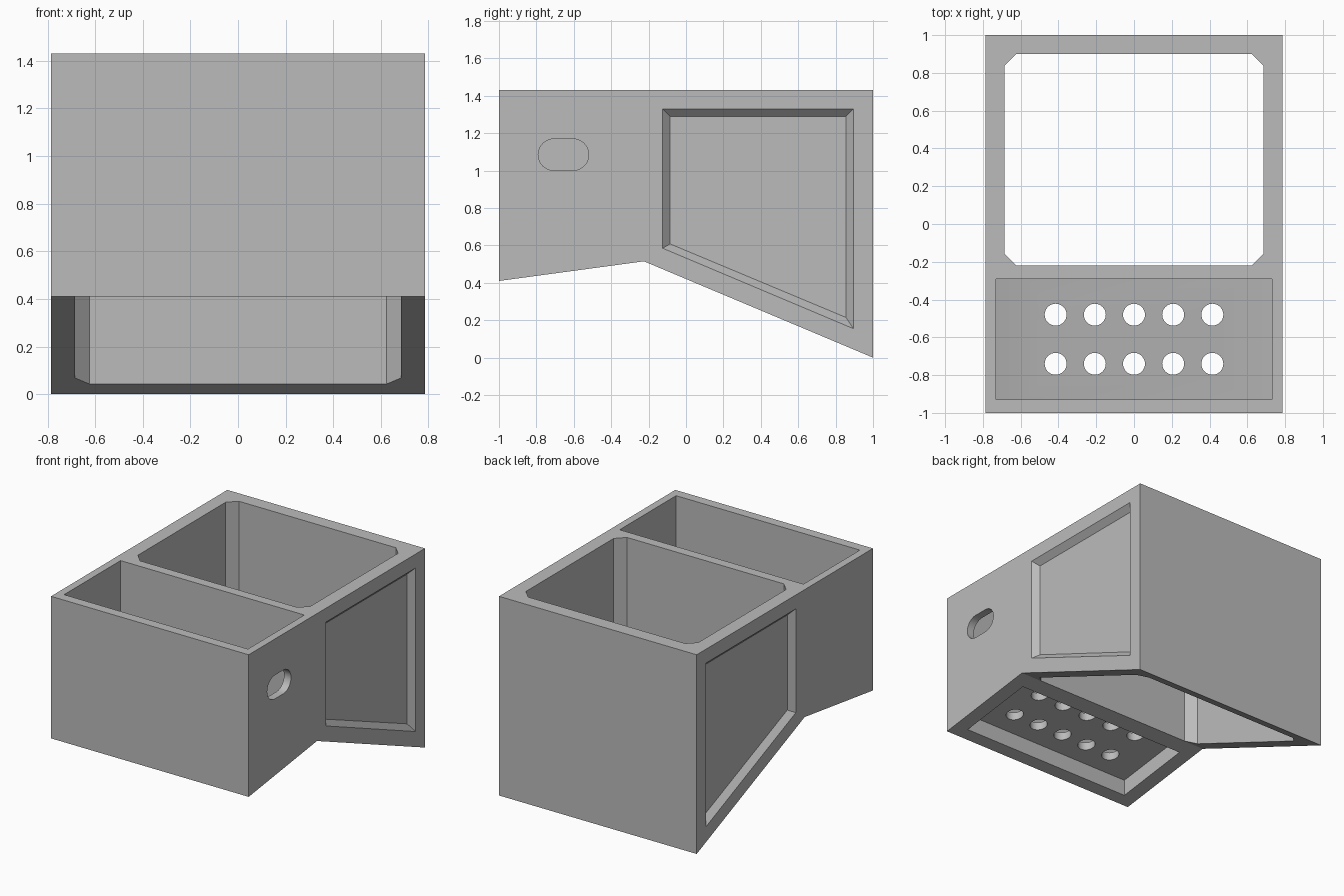
import bpy
import bmesh
import math

cube = bpy.data.objects.get("Cube")
if cube:
    bpy.data.objects.remove(cube, do_unlink=True)

HALF_W = 0.785
FLOOR_SLOPE = 0.135

grey = bpy.data.materials.new("plain grey")
grey.use_nodes = True
grey.diffuse_color = (0.5, 0.5, 0.5, 1)
grey.node_tree.nodes["Principled BSDF"].inputs["Base Color"].default_value = (0.5, 0.5, 0.5, 1)


def place(axis, u, v, d):
    """Profile point (u, v) at depth d along the given axis."""
    return {"x": (d, u, v), "y": (u, d, v), "z": (u, v, d)}[axis]


def loft(name, axis, ring_a, a, ring_b, b, slope=0):
    """Solid between two matching profiles, optionally sheared along y."""
    bm = bmesh.new()
    rings = [[bm.verts.new(place(axis, u, v, d)) for u, v in ring]
             for ring, d in ((ring_a, a), (ring_b, b))]
    bm.faces.new(rings[0])
    bm.faces.new(rings[1][::-1])
    n = len(ring_a)
    for i in range(n):
        j = (i + 1) % n
        bm.faces.new((rings[0][j], rings[0][i], rings[1][i], rings[1][j]))
    for vert in bm.verts:
        vert.co.z += slope * (vert.co.y + 1)
    bmesh.ops.recalc_face_normals(bm, faces=bm.faces)
    mesh = bpy.data.meshes.new(name)
    bm.to_mesh(mesh)
    bm.free()
    mesh.materials.append(grey)
    obj = bpy.data.objects.new(name, mesh)
    bpy.context.collection.objects.link(obj)
    return obj


def prism(name, axis, ring, a, b, slope=0):
    return loft(name, axis, ring, a, ring, b, slope)


def arc(cx, cy, r, start, sweep, steps):
    return [(cx + r * math.cos(math.radians(start + sweep * i / steps)),
             cy + r * math.sin(math.radians(start + sweep * i / steps)))
            for i in range(steps + 1)]


def cut(cutter):
    """Subtract a cutter from the holder, then discard it."""
    cutter.hide_render = True
    mod = holder.modifiers.new("cut", "BOOLEAN")
    mod.operation = "DIFFERENCE"
    mod.solver = "EXACT"
    mod.object = cutter
    bpy.context.view_layer.objects.active = holder
    bpy.ops.object.modifier_apply(modifier=mod.name)
    bpy.data.objects.remove(cutter, do_unlink=True)


# Outer block, from its side profile
side = [(-1, 0.41), (-0.225, 0.515), (1, 0), (1, 1.43), (-1, 1.43)]
holder = prism("holder_body", "x", side, -HALF_W, HALF_W)

# Large open shaft with chamfered corners
w, c, y0, y1 = 0.685, 0.062, -0.22, 0.9
shaft = [(-w, y0 + c), (-w + c, y0), (w - c, y0), (w, y0 + c),
         (w, y1 - c), (w - c, y1), (-w + c, y1), (-w, y1 - c)]
cut(prism("shaft_cutter", "z", shaft, -1, 2))

# Front tray, floor slightly raised towards both ends
tray = [(-0.73, 0.61), (-0.563, 0.58), (0.563, 0.58), (0.73, 0.61), (0.73, 2), (-0.73, 2)]
cut(prism("tray_cutter", "y", tray, -0.93, -0.29, FLOOR_SLOPE))

# Shallow recess under the tray
under = [(-0.68, 0.2), (0.68, 0.2), (0.68, 0.525), (-0.68, 0.525)]
cut(prism("under_recess_cutter", "y", under, -0.91, -0.34, FLOOR_SLOPE))

# Drain holes
for y in (-0.74, -0.48):
    for i in range(-2, 3):
        circle = arc(i * 0.2075, y, 0.058, 0, 360, 32)[:-1]
        cut(prism("drain_cutter", "z", circle, 0.2, 1))

# Rounded slot in the left wall only
slot = arc(-0.605, 1.085, 0.085, -90, 180, 12) + arc(-0.705, 1.085, 0.085, 90, 180, 12)
cut(prism("slot_cutter", "x", slot, 0.65, 0.9))

# Bevelled side panels, sunk into both walls
outer = [(-0.125, 0.585), (0.895, 0.155), (0.895, 1.33), (-0.125, 1.33)]
inner = [(-0.085, 0.608), (0.855, 0.215), (0.855, 1.29), (-0.085, 1.29)]
for s in (-1, 1):
    cut(loft("panel_cutter", "x", outer, s * HALF_W, inner, s * (HALF_W - 0.04)))

# Smooth round walls, sharp corners
bpy.ops.object.select_all(action="DESELECT")
holder.select_set(True)
bpy.context.view_layer.objects.active = holder
bpy.ops.object.shade_smooth_by_angle(angle=math.radians(30))
